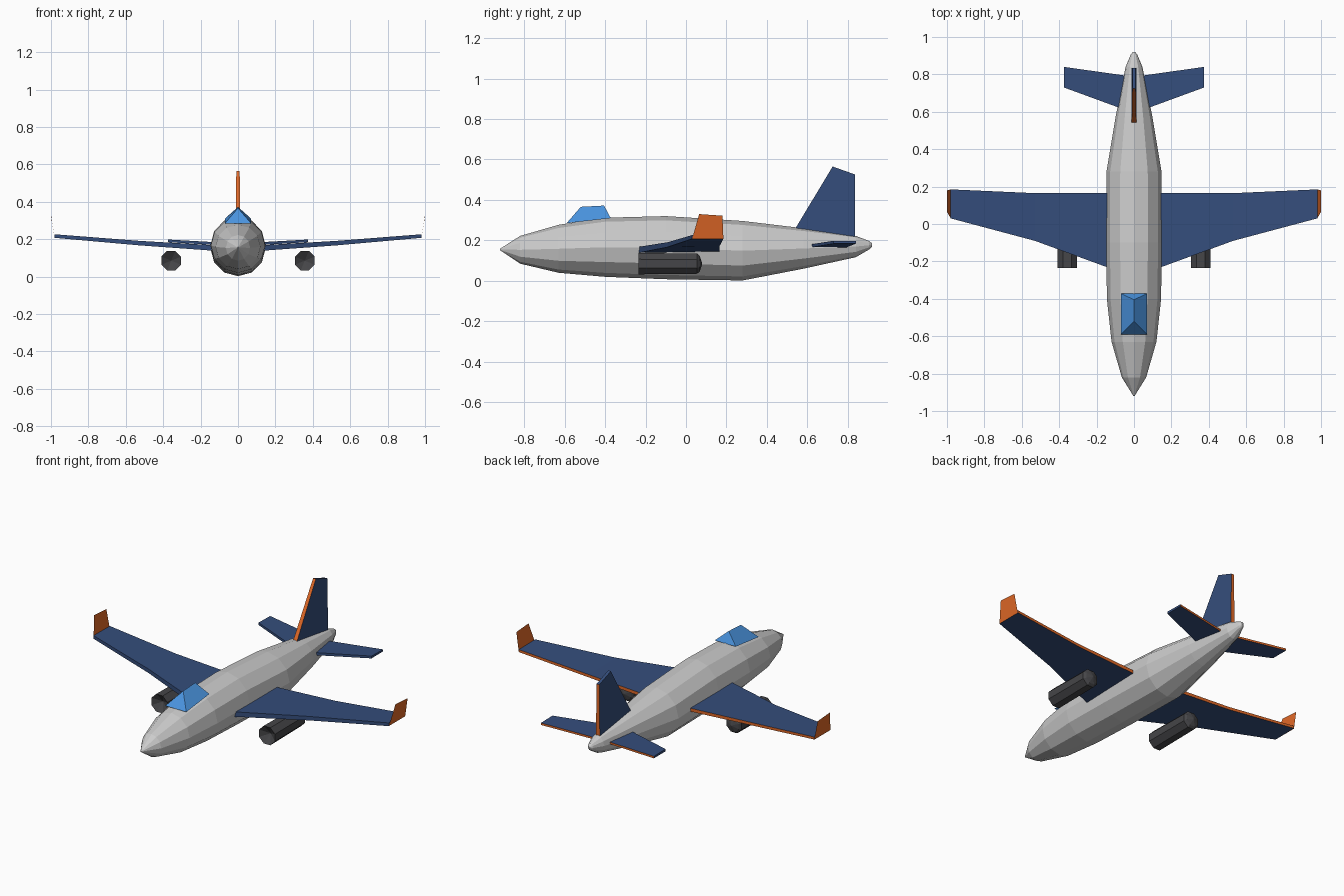
import bpy, bmesh
from math import sin, cos, pi

if "Cube" in bpy.data.objects:
    bpy.data.objects.remove(bpy.data.objects["Cube"])


def material(name, rgb):
    m = bpy.data.materials.new(name)
    m.diffuse_color = (*rgb, 1)
    m.use_nodes = True
    m.node_tree.nodes["Principled BSDF"].inputs["Base Color"].default_value = m.diffuse_color
    return m


WHITE = material("light_grey", (0.72, 0.72, 0.75))
BLUE = material("navy", (0.035, 0.075, 0.2))
ORANGE = material("orange", (0.75, 0.14, 0.02))
GLASS = material("glass_blue", (0.07, 0.3, 0.75))
DARK = material("engine_grey", (0.06, 0.06, 0.065))


def build(name, verts, faces, mats, mirror=False, accents=()):
    """Mesh object; the faces listed in accents use the second material."""
    me = bpy.data.meshes.new(name)
    me.from_pydata(verts, [], faces)
    for m in mats:
        me.materials.append(m)
    for i in accents:
        me.polygons[i].material_index = 1
    bm = bmesh.new()
    bm.from_mesh(me)
    bmesh.ops.recalc_face_normals(bm, faces=bm.faces)
    bm.to_mesh(me)
    bm.free()
    ob = bpy.data.objects.new(name, me)
    bpy.context.collection.objects.link(ob)
    if mirror:
        ob.modifiers.new("mirror", 'MIRROR').use_mirror_merge = False


def loft(name, rings, mats, **options):
    """Skin rings of equal length and close both ends."""
    n = len(rings[0])
    faces = [(k * n + i, k * n + (i + 1) % n, (k + 1) * n + (i + 1) % n, (k + 1) * n + i)
             for k in range(len(rings) - 1) for i in range(n)]
    last = (len(rings) - 1) * n
    faces += [tuple(range(n)), tuple(range(last, last + n))]
    build(name, [p for r in rings for p in r], faces, mats, **options)


def ring(y, rx, rz, x=0, z=0, n=12, phase=0):
    return [(x + rx * cos(2 * pi * i / n + phase), y,
             z + rz * sin(2 * pi * i / n + phase)) for i in range(n)]


def blade(x, front, back, zf, zb):
    """Section of a wing: front and back y, each with (bottom, top) heights."""
    return [(x, front, zf[0]), (x, front, zf[1]), (x, back, zb[1]), (x, back, zb[0])]


# Fuselage: y, half width, bottom, top
stations = [(-.92, .003, .152, .158), (-.82, .065, .085, .222), (-.63, .12, .04, .277),
            (-.40, .145, .02, .312), (-.10, .148, .008, .32), (.28, .147, .002, .296),
            (.58, .097, .06, .26), (.84, .045, .117, .222), (.905, .018, .155, .197),
            (.92, .006, .17, .185)]
loft("fuselage", [ring(y, w, (t - b) / 2, z=(t + b) / 2) for y, w, b, t in stations], [WHITE])

# Wings with a cranked leading edge and orange trailing edge
loft("wings", [blade(.10, -.247, .165, (.136, .166), (.143, .163)),
               blade(.53, -.09, .165, (.167, .191), (.17, .187)),
               blade(.98, .03, .185, (.207, .226), (.209, .224))],
     [BLUE, ORANGE], mirror=True, accents=(2, 6))

# Tailplane with orange trailing edge
loft("tailplane", [blade(.02, .60, .79, (.162, .178), (.164, .176)),
                   blade(.375, .73, .84, (.184, .198), (.184, .196))],
     [BLUE, ORANGE], mirror=True, accents=(2,))

# Fin with orange leading and trailing edges
loft("fin", [[(-w, yf, zf), (w, yf, zf), (w, yb, zb), (-w, yb, zb)]
             for w, yf, zf, yb, zb in ((.013, .52, .225, .835, .19),
                                       (.009, .725, .565, .835, .526))],
     [BLUE, ORANGE], accents=(0, 2))

# Paper-thin winglets
build("winglets", [(.98, .03, .207), (.98, .185, .207), (1, .18, .322), (1, .065, .33)],
      [(0, 1, 2, 3)], [ORANGE], mirror=True)

# Engines with a recessed inlet and blunt conical tail: y, radius
engine = [(-.20, .002), (-.235, .057), (.055, .054), (.068, .042), (.08, .002)]
loft("engines", [ring(y, r, r, x=.357, z=.085, n=8, phase=pi / 8) for y, r in engine],
     [DARK], mirror=True)

# Hip-roofed cockpit canopy
build("canopy", [(-.07, -.59, .285), (.07, -.59, .285), (.07, -.372, .31), (-.07, -.372, .31),
                 (0, -.52, .366), (0, -.405, .372)],
      [(0, 1, 4), (1, 2, 5, 4), (2, 3, 5), (3, 0, 4, 5), (3, 2, 1, 0)], [GLASS])
